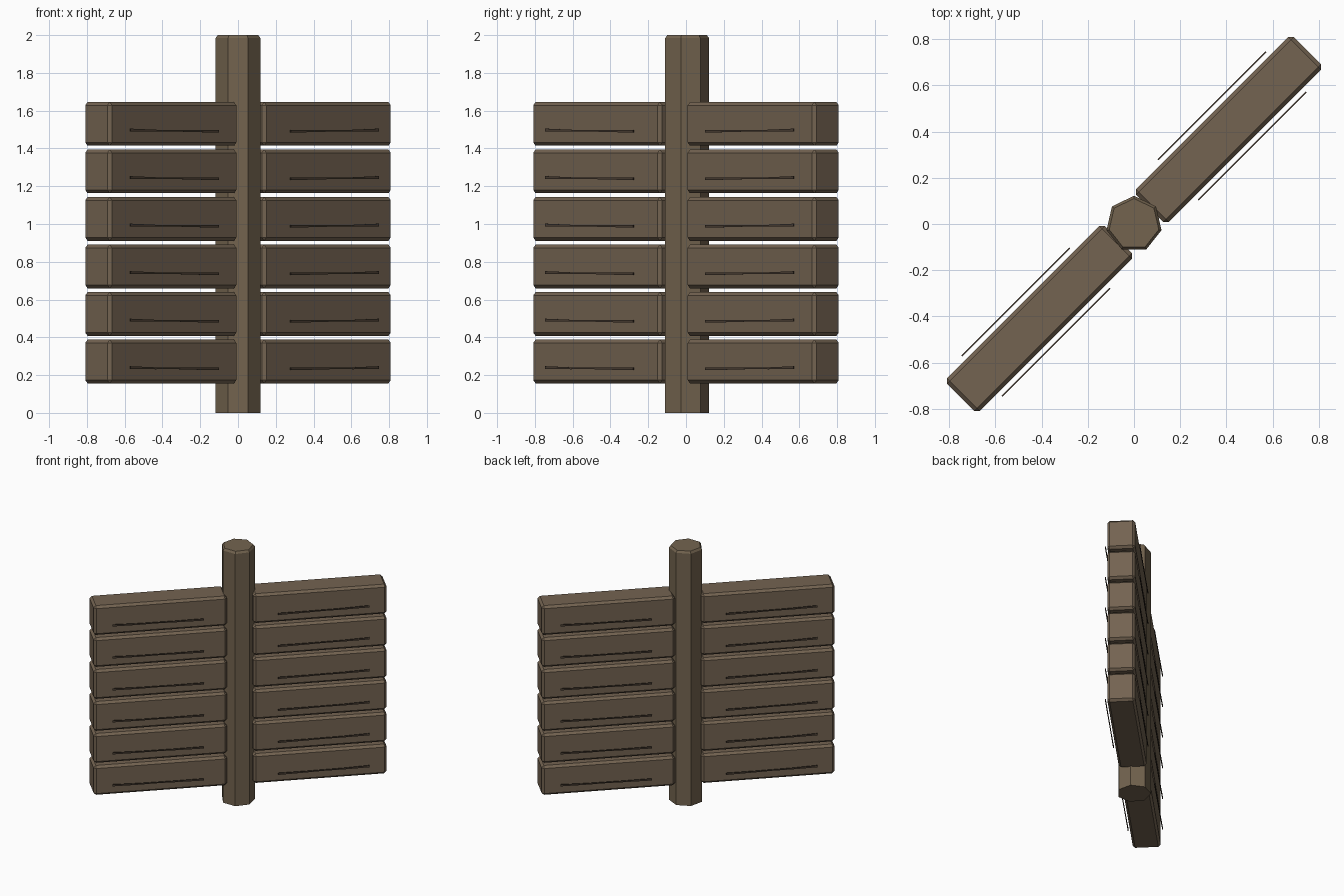
import bpy, bmesh, math
from mathutils import Matrix

if "Cube" in bpy.data.objects:
    bpy.data.objects.remove(bpy.data.objects["Cube"])


def material(name, rgb):
    m = bpy.data.materials.new(name)
    m.diffuse_color = (*rgb, 1)
    m.use_nodes = True
    m.node_tree.nodes["Principled BSDF"].inputs["Base Color"].default_value = m.diffuse_color
    return m


POST = material("post brown wood", (0.172, 0.127, 0.078))
WOOD = material("board brown wood", (0.172, 0.125, 0.082))
DARK = material("dark wood grain", (0.068, 0.047, 0.033))


def finish(bm, name, mat, matrix=Matrix()):
    bmesh.ops.recalc_face_normals(bm, faces=bm.faces[:])
    mesh = bpy.data.meshes.new(name)
    bm.to_mesh(mesh)
    bm.free()
    mesh.materials.append(mat)
    ob = bpy.data.objects.new(name, mesh)
    ob.matrix_world = matrix
    bpy.context.collection.objects.link(ob)
    return ob


def loft(bm, rings):
    # closed skin through rings of equal length
    for a, b in zip(rings, rings[1:]):
        n = len(a)
        for k in range(n):
            j = (k + 1) % n
            bm.faces.new((a[k], a[j], b[j], b[k]))
    bm.faces.new(rings[0])
    bm.faces.new(rings[-1])


def post():
    # seven-sided post with a chamfered top
    bm = bmesh.new()
    loft(bm, [[bm.verts.new((r * math.sin(k * math.tau / 7),
                             r * math.cos(k * math.tau / 7), z))
               for k in range(7)]
              for z, r in ((0, 0.122), (1.984, 0.122), (2.0, 0.110))])
    finish(bm, "post", POST)


def plank(name, matrix):
    # chamfered board, local x runs outward from the post
    bm = bmesh.new()
    bmesh.ops.create_cube(bm, size=1)
    bmesh.ops.scale(bm, vec=(0.965, 0.2, 0.231), verts=bm.verts)
    bmesh.ops.translate(bm, vec=(0.578, 0, 0), verts=bm.verts)
    bmesh.ops.bevel(bm, geom=bm.edges[:], offset=0.017, segments=1,
                    profile=0.5, affect='EDGES')
    finish(bm, name, WOOD, matrix)


def grain(name, side, matrix):
    # thin, slightly crooked strip just off the board face, pinched in the middle
    bm = bmesh.new()
    path = ((0.27, -0.039, 0.007), (0.47, -0.038, 0.005), (0.60, -0.036, 0.004),
            (0.74, -0.036, 0.005), (0.93, -0.032, 0.007))
    loft(bm, [[bm.verts.new((x, side * 0.123 + dy, z + dz))
               for dy, dz in ((-.003, -h), (.003, -h), (.003, h), (-.003, h))]
              for x, z, h in path])
    finish(bm, name, DARK, matrix)


post()
# six rows of boards on both sides of the post
for row in range(6):
    z = 0.272 + 0.2516 * row
    for label, angle in (("right", 45), ("left", 225)):
        m = Matrix.Translation((0, 0, z)) @ Matrix.Rotation(math.radians(angle), 4, 'Z')
        plank(f"plank_{label}_{row + 1}", m)
        for side, face in ((1, "a"), (-1, "b")):
            grain(f"grain_{label}_{row + 1}_{face}", side, m)
